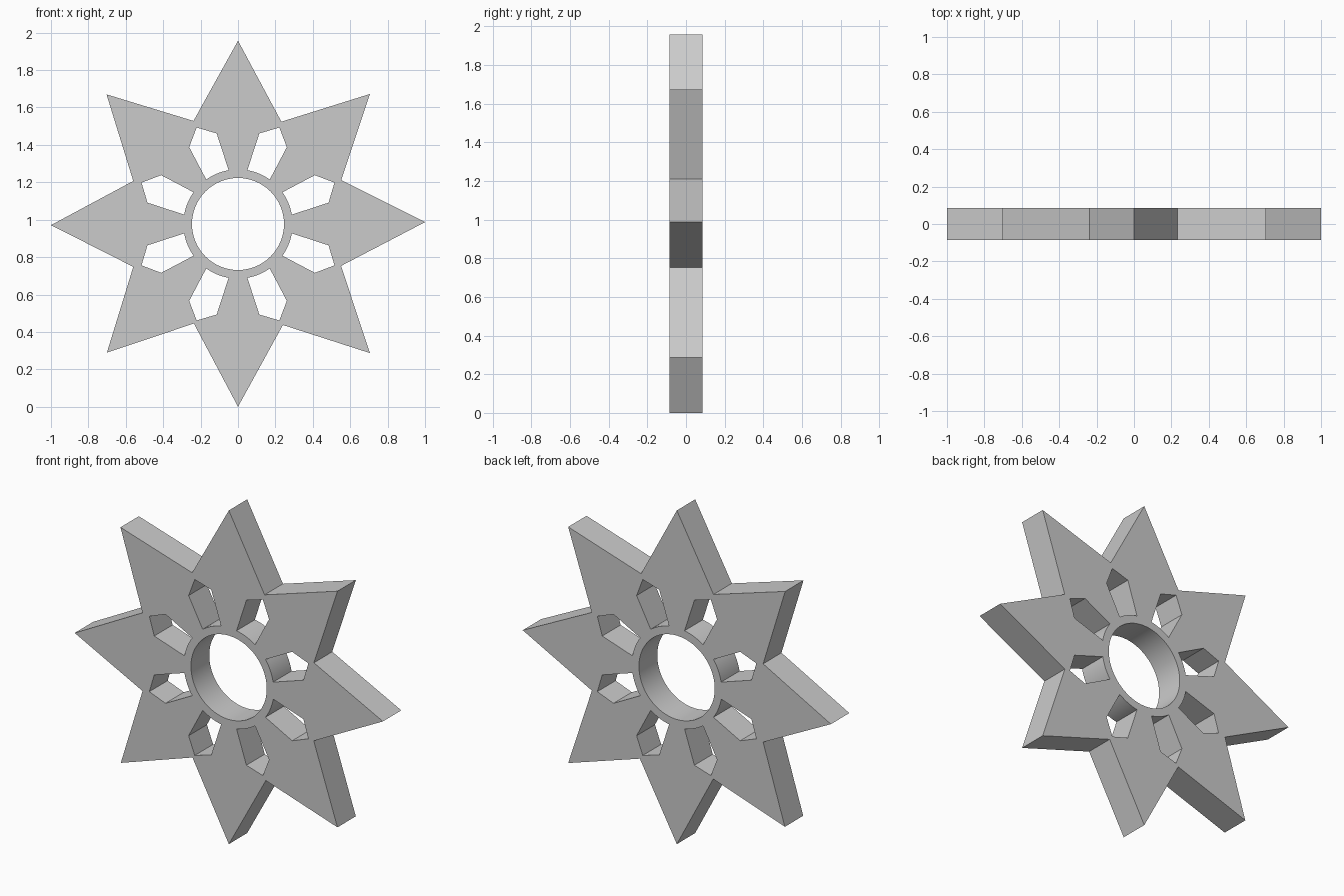
import bpy, bmesh
from math import sin, cos, pi, atan2

if "Cube" in bpy.data.objects:
    bpy.data.objects.remove(bpy.data.objects["Cube"])

CENTRE_Z = 0.977
HALF_DEPTH = 0.085
HOLE_R, RING_R = 0.246, 0.292


def arc(radius, a0, a1, n):
    return [(radius * cos(a0 + (a1 - a0) * i / n), radius * sin(a0 + (a1 - a0) * i / n))
            for i in range(n + 1)]


# Eight-pointed outline, slightly uneven, as (x, z)
outline = [(1.0, 0.987), (0.552, 1.211), (0.705, 1.672), (0.232, 1.524),
           (0.0, 1.957), (-0.238, 1.528), (-0.703, 1.67), (-0.56, 1.207),
           (-1.0, 0.971), (-0.56, 0.748), (-0.701, 0.289), (-0.236, 0.445),
           (0.0, 0.0), (0.24, 0.437), (0.705, 0.287), (0.551, 0.753)]
loops = [[(x, z - CENTRE_Z) for x, z in outline]]

# Round centre hole
loops.append(arc(HOLE_R, 0, 2 * pi, 64)[:-1])

# Slot between two points: curved foot on the ring, then three outer corners
slot = arc(RING_R, atan2(0.238, 0.17), atan2(0.287, 0.05), 8)
slot += [(0.114, 0.484), (0.221, 0.516), (0.261, 0.411)]
for swap in (False, True):
    for sx in (1, -1):
        for sz in (1, -1):
            pts = [(b, a) if swap else (a, b) for a, b in slot]
            loops.append([(sx * a, sz * b) for a, b in pts])

# Filled, extruded plate
curve = bpy.data.curves.new("star_plate", 'CURVE')
curve.dimensions = '2D'
curve.fill_mode = 'BOTH'
curve.extrude = HALF_DEPTH
for pts in loops:
    sp = curve.splines.new('POLY')
    sp.points.add(len(pts) - 1)
    for p, (a, b) in zip(sp.points, pts):
        p.co = (a, b, 0, 1)
    sp.use_cyclic_u = True
star = bpy.data.objects.new("star_plate", curve)
bpy.context.collection.objects.link(star)
star.rotation_euler = (pi / 2, 0, 0)
star.location = (0, 0, CENTRE_Z)

bpy.context.view_layer.objects.active = star
star.select_set(True)
bpy.ops.object.convert(target='MESH')
star = bpy.context.object

# Weld caps to walls, merge cap triangles, smooth the bore only
bm = bmesh.new()
bm.from_mesh(star.data)
bmesh.ops.remove_doubles(bm, verts=bm.verts, dist=1e-5)
bmesh.ops.recalc_face_normals(bm, faces=bm.faces)
bm.to_mesh(star.data)
bm.free()
bpy.ops.object.transform_apply(location=True, rotation=True, scale=True)
bpy.ops.object.shade_smooth_by_angle(angle=pi / 9)
